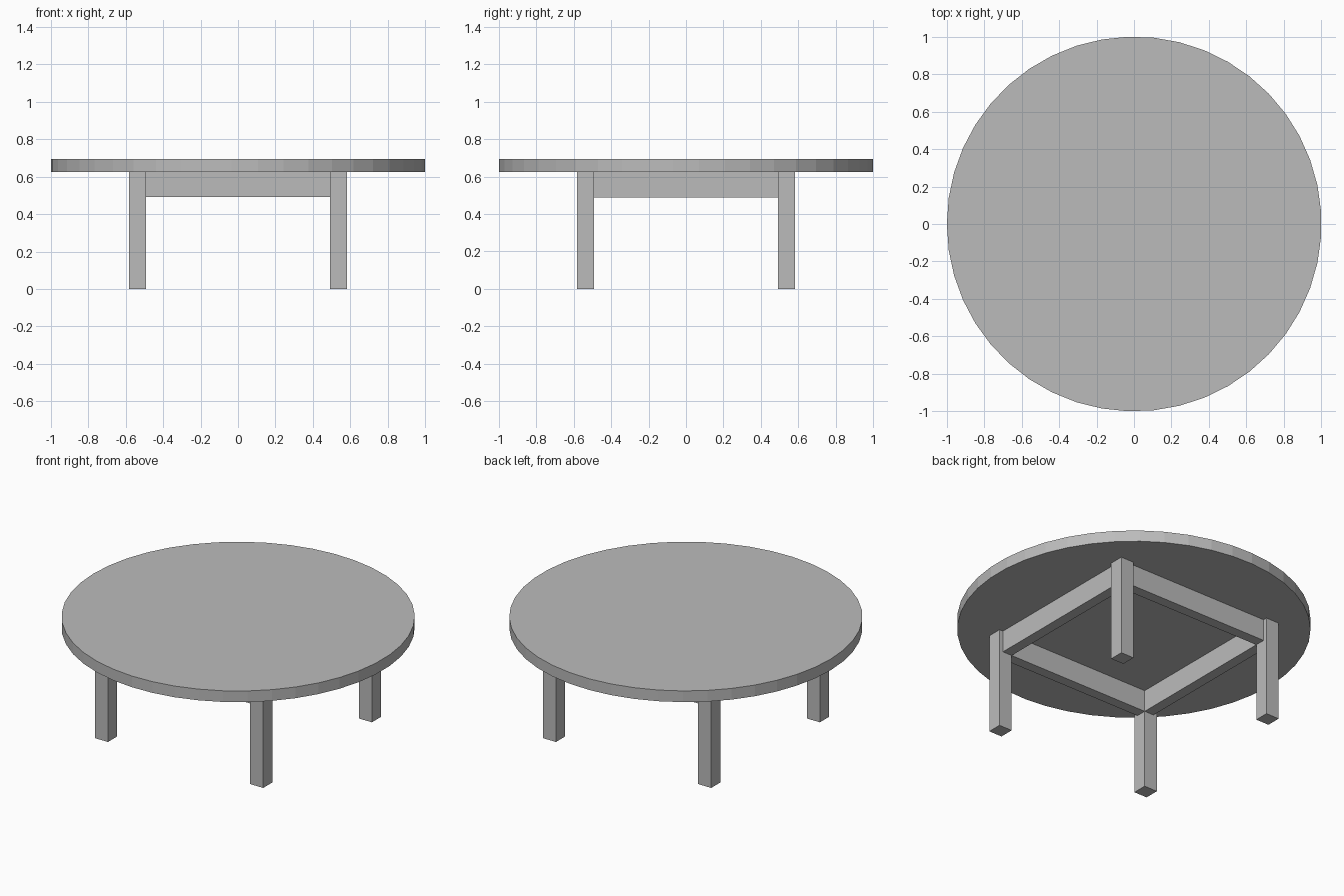
import bpy
from math import pi

if "Cube" in bpy.data.objects:
    bpy.data.objects.remove(bpy.data.objects["Cube"], do_unlink=True)

grey = bpy.data.materials.new("plain grey")
grey.use_nodes = True
colour = (0.5, 0.5, 0.5, 1)
grey.diffuse_color = colour
grey.node_tree.nodes["Principled BSDF"].inputs["Base Color"].default_value = colour

TOP, UNDERSIDE, APRON_BOTTOM = 0.695, 0.625, 0.49
LEG_IN, LEG_OUT, APRON_OUT = 0.492, 0.582, 0.557


def box(name, low, high):
    """Axis-aligned box between two opposite corners."""
    centre = [(a + b) / 2 for a, b in zip(low, high)]
    bpy.ops.mesh.primitive_cube_add(size=1, location=centre)
    part = bpy.context.object
    part.name = name
    part.scale = [abs(b - a) for a, b in zip(low, high)]
    bpy.ops.object.transform_apply(location=False, rotation=False, scale=True)
    part.data.materials.append(grey)


# Round tabletop with faceted rim
bpy.ops.mesh.primitive_cylinder_add(
    vertices=45, radius=1.001, depth=TOP - UNDERSIDE,
    location=(0.001, 0, (TOP + UNDERSIDE) / 2), rotation=(0, 0, pi / 2))
tabletop = bpy.context.object
tabletop.name = "tabletop"
tabletop.data.materials.append(grey)

# Four square legs
for end, sy in (("front", -1), ("back", 1)):
    for side, sx in (("left", 1), ("right", -1)):
        box(f"{end}_{side}_leg", (sx * LEG_IN, sy * LEG_IN, 0),
            (sx * LEG_OUT, sy * LEG_OUT, UNDERSIDE))

# Apron rails between the legs, set back from their outer faces
for name, s in (("front", -1), ("back", 1)):
    box(f"{name}_apron", (-LEG_IN, s * LEG_IN, APRON_BOTTOM),
        (LEG_IN, s * APRON_OUT, UNDERSIDE))
for name, s in (("left", 1), ("right", -1)):
    box(f"{name}_apron", (s * LEG_IN, -LEG_IN, APRON_BOTTOM),
        (s * APRON_OUT, LEG_IN, UNDERSIDE))
